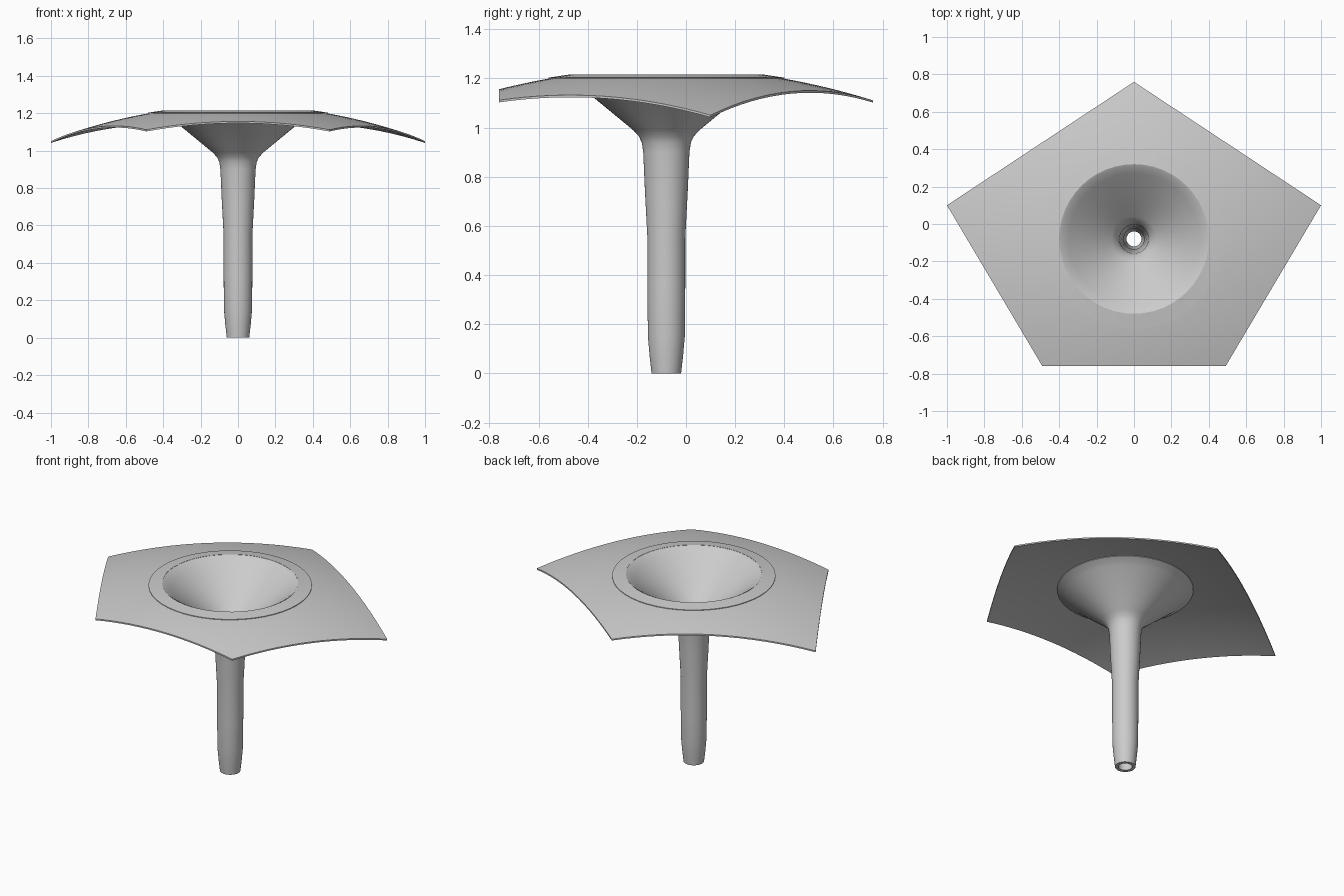
import bpy, bmesh, math
from mathutils import Vector

cube = bpy.data.objects.get("Cube")
if cube:
    bpy.data.objects.remove(cube, do_unlink=True)

AXIS_Y = -0.08     # stem axis
APEX = 1.242       # top of the dome the canopy lies on
DOME_R = 2.7
THICK = 0.009
SIDES = 48

grey = bpy.data.materials.new("plain grey")
grey.use_nodes = True
colour = (0.6, 0.6, 0.6, 1)
grey.diffuse_color = colour
grey.node_tree.nodes["Principled BSDF"].inputs["Base Color"].default_value = colour


def dome(r):
    return APEX - r * r / (2 * DOME_R)


def finish(name, bm, angle=30):
    bmesh.ops.recalc_face_normals(bm, faces=bm.faces)
    mesh = bpy.data.meshes.new(name)
    bm.to_mesh(mesh)
    bm.free()
    obj = bpy.data.objects.new(name, mesh)
    obj.location.y = AXIS_Y
    mesh.materials.append(grey)
    bpy.context.collection.objects.link(obj)
    bpy.ops.object.select_all(action='DESELECT')
    bpy.context.view_layer.objects.active = obj
    obj.select_set(True)
    bpy.ops.object.shade_smooth_by_angle(angle=math.radians(angle))
    return obj


def bridge(bm, loops):
    """Join closed rings of points, the last one back to the first."""
    rings = [[bm.verts.new(p) for p in loop] for loop in loops]
    n = len(rings[0])
    for a, b in zip(rings, rings[1:] + rings[:1]):
        for i in range(n):
            j = (i + 1) % n
            bm.faces.new((a[i], a[j], b[j], b[i]))


def lathe(name, profile, angle=30):
    bm = bmesh.new()
    turn = [2 * math.pi * i / SIDES for i in range(SIDES)]
    bridge(bm, [[(r * math.cos(t), r * math.sin(t), z) for t in turn]
                for r, z in profile])
    return finish(name, bm, angle)


# Five-sided canopy: flat pentagon outline dropped onto a shallow dome
corners = [Vector(c) for c in
           ((0, 0.84), (-1, 0.18), (-0.49, -0.68), (0.49, -0.68), (1, 0.18))]
outline = []
for a, b in zip(corners, corners[1:] + corners[:1]):
    outline += [a.lerp(b, i / 16) for i in range(16)]


def canopy_ring(t, drop):
    ring = []
    for p in outline:
        q = (p.normalized() * 0.4).lerp(p, t)
        ring.append((q.x, q.y, dome(q.length) - drop))
    return ring


STEPS = 8
top = [canopy_ring(i / STEPS, 0) for i in range(STEPS + 1)]
under = [canopy_ring(i / STEPS, THICK) for i in reversed(range(STEPS + 1))]
bm = bmesh.new()
bridge(bm, top + under)
finish("canopy", bm)

# Thin collar lying on the canopy around the mouth
lathe("collar", [(0.4, dome(0.4) + 0.003), (0.48, dome(0.48) + 0.004),
                 (0.48, dome(0.48) - 0.004), (0.4, dome(0.4) - 0.006)])

# Hollow stem opening into a funnel: outside going up, then inside going down
lathe("funnel_stem", [
    (0.06, 0), (0.068, 0.07), (0.075, 0.15), (0.077, 0.35), (0.077, 0.55),
    (0.087, 0.74), (0.094, 0.9), (0.1, 0.94), (0.112, 0.965), (0.135, 0.99),
    (0.305, 1.13), (0.35, 1.168), (0.37, 1.183), (0.4, 1.2),
    (0.4, 1.214), (0.385, 1.207),
    (0.35, 1.18), (0.12, 0.99), (0.09, 0.96), (0.077, 0.92), (0.065, 0.74),
    (0.055, 0.55), (0.055, 0.15), (0.04, 0.0)], 35)
